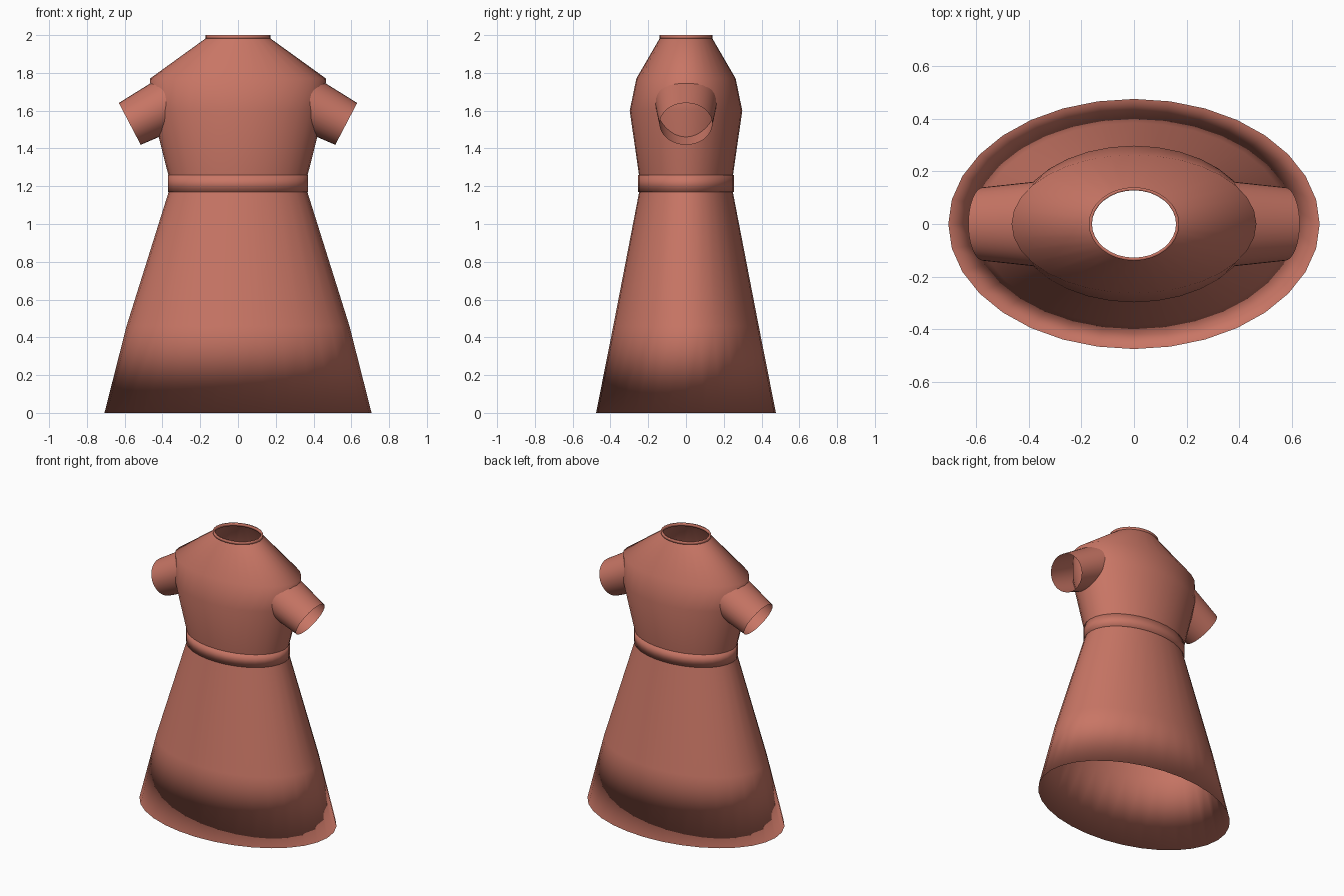
import bpy, bmesh, math

cube = bpy.data.objects.get("Cube")
if cube:
    bpy.data.objects.remove(cube, do_unlink=True)

SEGMENTS = 32

fabric = bpy.data.materials.new("terracotta fabric")
fabric.use_nodes = True
COLOUR = (0.58, 0.18, 0.13, 1)
fabric.diffuse_color = COLOUR
shader = next(n for n in fabric.node_tree.nodes if n.type == "BSDF_PRINCIPLED")
shader.inputs["Base Color"].default_value = COLOUR
shader.inputs["Roughness"].default_value = 0.8


def loft(name, profile, closed=False):
    """Skin a stack of ellipses, each given as (x radius, y radius, z)."""
    bm = bmesh.new()
    rings = []
    for rx, ry, z in profile:
        ring = []
        for i in range(SEGMENTS):
            a = math.tau * i / SEGMENTS
            ring.append(bm.verts.new((rx * math.cos(a), ry * math.sin(a), z)))
        rings.append(ring)
    pairs = list(zip(rings, rings[1:]))
    if closed:
        pairs.append((rings[-1], rings[0]))
    for low, high in pairs:
        for i in range(SEGMENTS):
            j = (i + 1) % SEGMENTS
            bm.faces.new((low[i], low[j], high[j], high[i])).smooth = True
    mesh = bpy.data.meshes.new(name)
    bm.to_mesh(mesh)
    bm.free()
    mesh.materials.append(fabric)
    obj = bpy.data.objects.new(name, mesh)
    bpy.context.collection.objects.link(obj)
    return obj


# Flared skirt: lining runs down to the hem, then the outside runs up
loft("skirt", [
    (0.352, 0.235, 1.18), (0.578, 0.373, 0.46), (0.707, 0.476, 0),
    (0.590, 0.385, 0.46), (0.364, 0.246, 1.18),
])

# Waistband
loft("waistband", [
    (0.355, 0.240, 1.17), (0.371, 0.254, 1.17),
    (0.371, 0.254, 1.26), (0.355, 0.240, 1.26),
], closed=True)

# Bodice with sloping shoulders
loft("bodice", [
    (0.362, 0.244, 1.22), (0.369, 0.249, 1.26), (0.455, 0.298, 1.60),
    (0.466, 0.263, 1.77), (0.168, 0.138, 1.985),
])

# Neckband
loft("neckband", [
    (0.160, 0.128, 1.98), (0.172, 0.140, 1.98),
    (0.172, 0.140, 2.0), (0.160, 0.128, 2.0),
], closed=True)

# Short open sleeves, angled down and out
for side, name in ((1, "left_sleeve"), (-1, "right_sleeve")):
    sleeve = loft(name, [(0.143, 0.163, -0.24), (0.125, 0.140, 0)])
    sleeve.location = (side * 0.573, 0, 1.53)
    sleeve.rotation_euler.y = side * math.radians(117.6)
